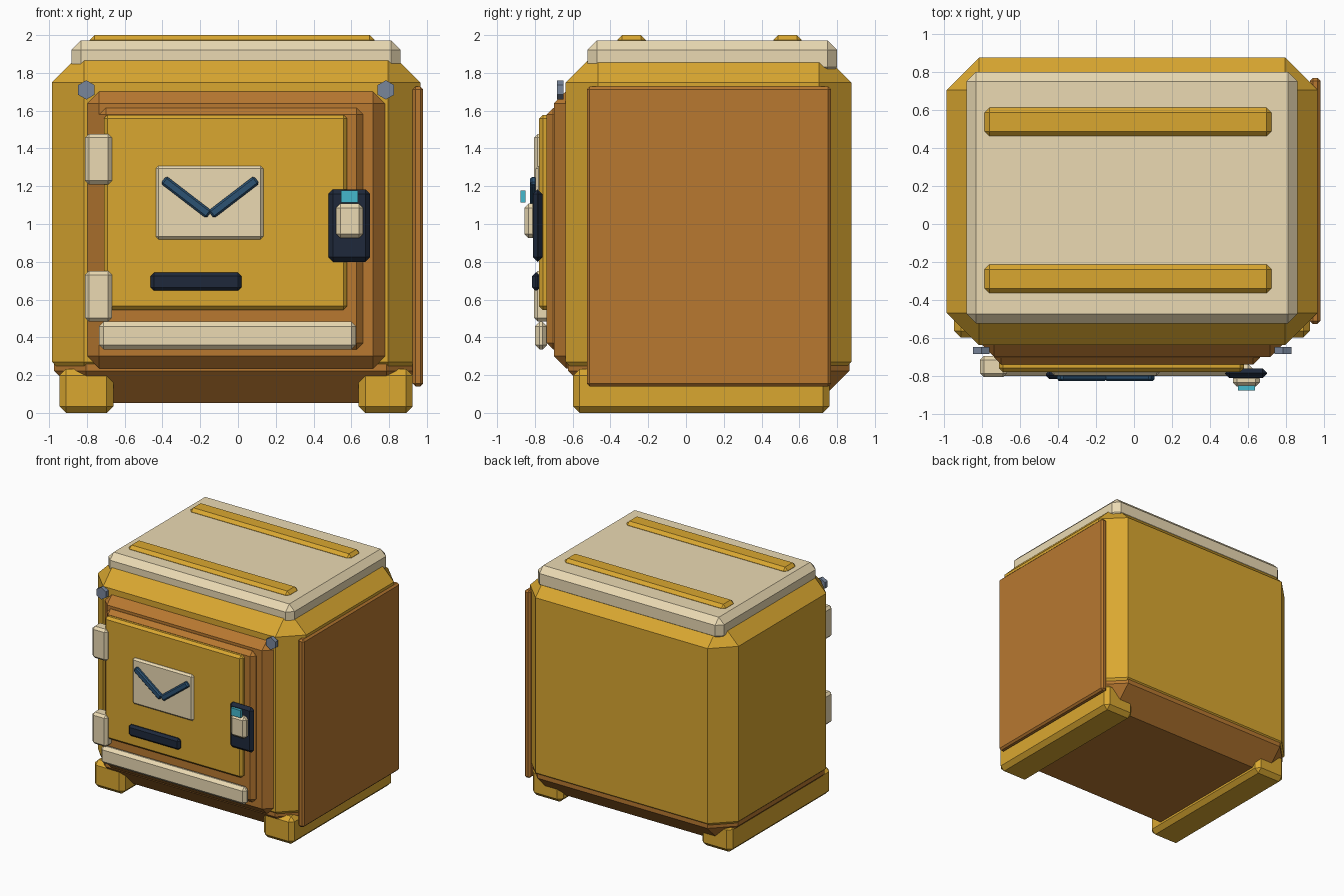
import bpy, bmesh, math
from mathutils import Matrix, Vector

if "Cube" in bpy.data.objects:
    bpy.data.objects.remove(bpy.data.objects["Cube"])


def material(name, rgb):
    m = bpy.data.materials.new(name)
    m.diffuse_color = (*rgb, 1)
    m.use_nodes = True
    m.node_tree.nodes["Principled BSDF"].inputs["Base Color"].default_value = m.diffuse_color
    return m


YELLOW = material("yellow", (0.70, 0.39, 0.03))
BROWN = material("brown", (0.48, 0.19, 0.03))
CREAM = material("cream", (0.83, 0.70, 0.45))
NAVY = material("navy", (0.013, 0.022, 0.044))
BLUE = material("blue", (0.025, 0.085, 0.17))
TEAL = material("teal", (0.06, 0.48, 0.61))
STEEL = material("steel", (0.19, 0.24, 0.33))


def finish(name, bm, mat):
    mesh = bpy.data.meshes.new(name)
    bm.to_mesh(mesh)
    bm.free()
    mesh.materials.append(mat)
    ob = bpy.data.objects.new(name, mesh)
    bpy.context.collection.objects.link(ob)
    return ob


def box(name, mat, x, y, z, bevel, tilt=0.0):
    """Chamfered box from (min, max) ranges, optionally tilted about y."""
    bm = bmesh.new()
    bmesh.ops.create_cube(bm, size=1)
    bmesh.ops.scale(bm, vec=[b - a for a, b in (x, y, z)], verts=bm.verts)
    if bevel:
        bmesh.ops.bevel(bm, geom=bm.edges[:], offset=bevel, offset_type='OFFSET',
                        segments=1, profile=0.5, affect='EDGES')
    ob = finish(name, bm, mat)
    ob.location = [(a + b) / 2 for a, b in (x, y, z)]
    ob.rotation_euler[1] = tilt
    return ob


# cabinet shell, base and lid
box("body", YELLOW, (-0.985, 0.965), (-0.637, 0.875), (0.10, 1.92), 0.17)
box("base", BROWN, (-0.975, 0.955), (-0.625, 0.865), (0.053, 0.60), 0.17)
box("lid", CREAM, (-0.882, 0.86), (-0.522, 0.80), (1.78, 1.972), 0.05)
for i, y in enumerate((-0.288, 0.537)):
    box(f"lid_rib_{i}", YELLOW, (-0.785, 0.722), (y - 0.075, y + 0.075), (1.94, 2.0), 0.025)

# runner feet
for side, x in (("left", -0.803), ("right", 0.782)):
    box(f"{side}_foot", YELLOW, (x - 0.143, x + 0.143), (-0.598, 0.76), (0, 0.232), 0.035)

# right side panel
box("side_panel", BROWN, (0.925, 0.98), (-0.525, 0.768), (0.14, 1.727), 0.015)

# stepped door frame and door
box("door_frame", BROWN, (-0.80, 0.78), (-0.70, -0.50), (0.235, 1.703), 0.065)
box("door_surround", BROWN, (-0.735, 0.662), (-0.738, -0.64), (0.335, 1.615), 0.035)
box("door", YELLOW, (-0.71, 0.578), (-0.778, -0.71), (0.545, 1.578), 0.02)
box("lower_rail", CREAM, (-0.736, 0.625), (-0.80, -0.735), (0.335, 0.483), 0.025)

# envelope plate with V-shaped flap, and slot
box("plate", CREAM, (-0.435, 0.134), (-0.797, -0.76), (0.918, 1.308), 0.015)
for s in (-1, 1):
    cx = -0.148 + s * 0.126
    box(f"flap_bar_{s}", BLUE, (cx - 0.152, cx + 0.152), (-0.825, -0.79),
        (1.117, 1.167), 0.01, tilt=-s * math.radians(37.5))
box("slot", NAVY, (-0.463, 0.018), (-0.815, -0.77), (0.647, 0.742), 0.018)

# hinges
for i, z in enumerate((0.617, 1.343)):
    box(f"hinge_{i}", CREAM, (-0.81, -0.668), (-0.805, -0.695), (z - 0.134, z + 0.134), 0.02)

# latch
box("latch_plate", NAVY, (0.478, 0.70), (-0.81, -0.76), (0.80, 1.183), 0.024)
box("latch_handle", CREAM, (0.52, 0.662), (-0.855, -0.79), (0.925, 1.108), 0.022)
box("latch_light", TEAL, (0.546, 0.636), (-0.875, -0.85), (1.115, 1.178), 0)

# hexagonal corner bolts
for side, x in (("left", -0.803), ("right", 0.783)):
    bm = bmesh.new()
    bmesh.ops.create_cone(bm, cap_ends=True, segments=6, radius1=0.051, radius2=0.051, depth=0.035)
    bmesh.ops.rotate(bm, verts=bm.verts, cent=Vector(), matrix=Matrix.Rotation(math.pi / 2, 3, 'X'))
    finish(f"{side}_bolt", bm, STEEL).location = (x, -0.665, 1.71)
